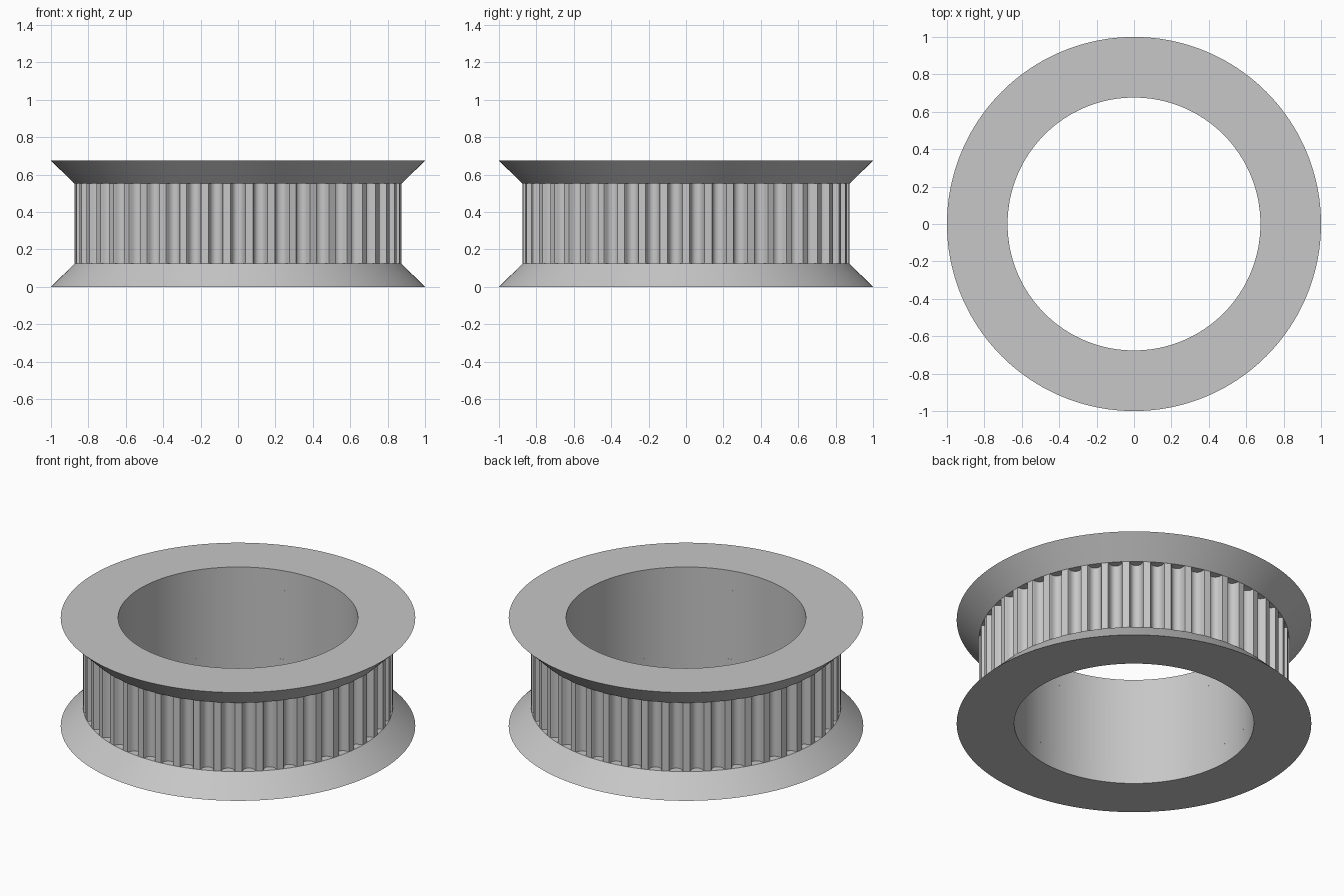
import bpy
import bmesh
from math import cos, sin, pi, radians

OUTER, BODY, BORE = 1.0, 0.874, 0.676     # radii
HEIGHT, FLANGE = 0.674, 0.123             # total height, flange height
TEETH = 46
SEGMENTS = TEETH * 4

cube = bpy.data.objects.get("Cube")
if cube:
    bpy.data.objects.remove(cube, do_unlink=True)

# Single plain grey for the whole pulley
grey = bpy.data.materials.new("plain_grey")
grey.use_nodes = True
colour = (0.57, 0.57, 0.57, 1)
grey.diffuse_color = colour
grey.node_tree.nodes["Principled BSDF"].inputs["Base Color"].default_value = colour


def ring_solid(name, loops):
    """Closed ring: joins equal-length loops of (angle, radius, z) in a cycle."""
    bm = bmesh.new()
    rows = [[bm.verts.new((r * cos(a), r * sin(a), z)) for a, r, z in loop]
            for loop in loops]
    count = len(rows[0])
    for i, row in enumerate(rows):
        after = rows[(i + 1) % len(rows)]
        for j in range(count):
            k = (j + 1) % count
            bm.faces.new((row[j], row[k], after[k], after[j]))
    bmesh.ops.recalc_face_normals(bm, faces=bm.faces)
    mesh = bpy.data.meshes.new(name)
    bm.to_mesh(mesh)
    bm.free()
    obj = bpy.data.objects.new(name, mesh)
    bpy.context.collection.objects.link(obj)
    mesh.materials.append(grey)
    bpy.ops.object.select_all(action='DESELECT')
    obj.select_set(True)
    bpy.context.view_layer.objects.active = obj
    bpy.ops.object.shade_smooth_by_angle(angle=radians(30))
    return obj


# Conical flanges, widest at the outer ends
def flange(name, z_end, z_inner):
    profile = [(BORE, z_end), (OUTER, z_end), (BODY, z_inner), (BORE, z_inner)]
    angles = [2 * pi * i / SEGMENTS for i in range(SEGMENTS)]
    ring_solid(name, [[(a, r, z) for a in angles] for r, z in profile])


flange("bottom_flange", 0, FLANGE)
flange("top_flange", HEIGHT, HEIGHT - FLANGE)

# Toothed ring: round-bottomed grooves, one centred on the front
half_groove = [(0.040, 0), (0.037, 0.006), (0.0345, 0.018), (0.030, 0.029),
               (0.022, 0.039), (0.012, 0.0445)]      # (offset, depth)
groove = ([(-x, d) for x, d in half_groove] + [(0, 0.046)]
          + half_groove[::-1])
outline = []
for tooth in range(TEETH):
    middle = -pi / 2 + 2 * pi * tooth / TEETH
    outline += [(middle + x / BODY, BODY - d) for x, d in groove]

low, high = FLANGE, HEIGHT - FLANGE
ring_solid("toothed_ring", [
    [(a, BORE, low) for a, r in outline],
    [(a, r, low) for a, r in outline],
    [(a, r, high) for a, r in outline],
    [(a, BORE, high) for a, r in outline],
])
